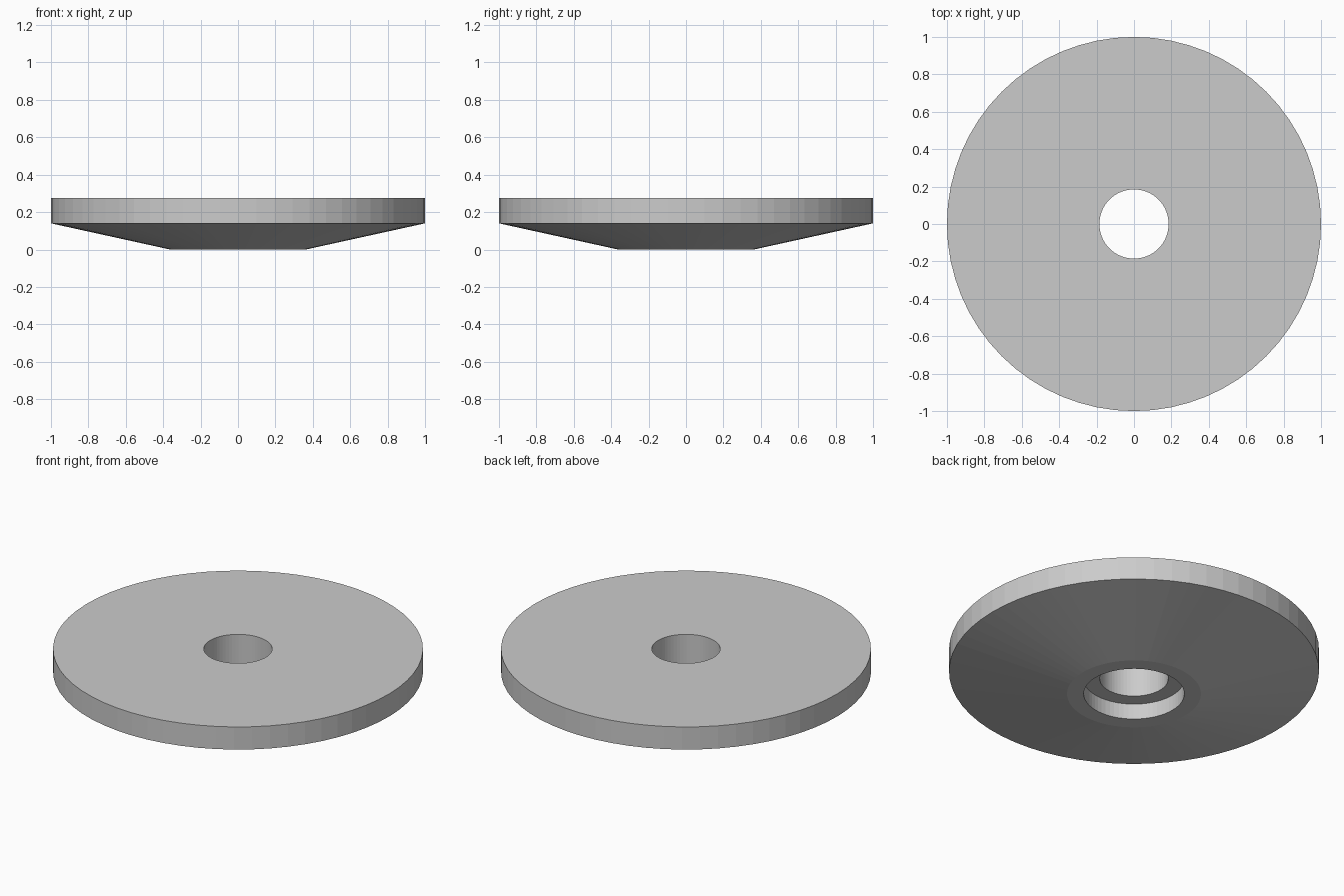
import bpy, bmesh
from math import cos, sin, tau

if "Cube" in bpy.data.objects:
    bpy.data.objects.remove(bpy.data.objects["Cube"])

SEGMENTS = 64

# Closed cross-section (radius, height): flat top, rim, conical underside, counterbore, hole
profile = [(0.185, 0.275), (1.0, 0.275), (1.0, 0.14), (0.362, 0.0),
           (0.272, 0.0), (0.272, 0.093), (0.185, 0.093)]

# Revolve the section around z
bm = bmesh.new()
rings = [[bm.verts.new((r * cos(tau * i / SEGMENTS), r * sin(tau * i / SEGMENTS), z))
          for r, z in profile] for i in range(SEGMENTS)]
for i in range(SEGMENTS):
    a, b = rings[i], rings[(i + 1) % SEGMENTS]
    for j in range(len(profile)):
        k = (j + 1) % len(profile)
        bm.faces.new((a[j], a[k], b[k], b[j]))
bmesh.ops.recalc_face_normals(bm, faces=bm.faces)

mesh = bpy.data.meshes.new("countersunk_disc")
bm.to_mesh(mesh)
bm.free()
disc = bpy.data.objects.new("countersunk_disc", mesh)
bpy.context.collection.objects.link(disc)
